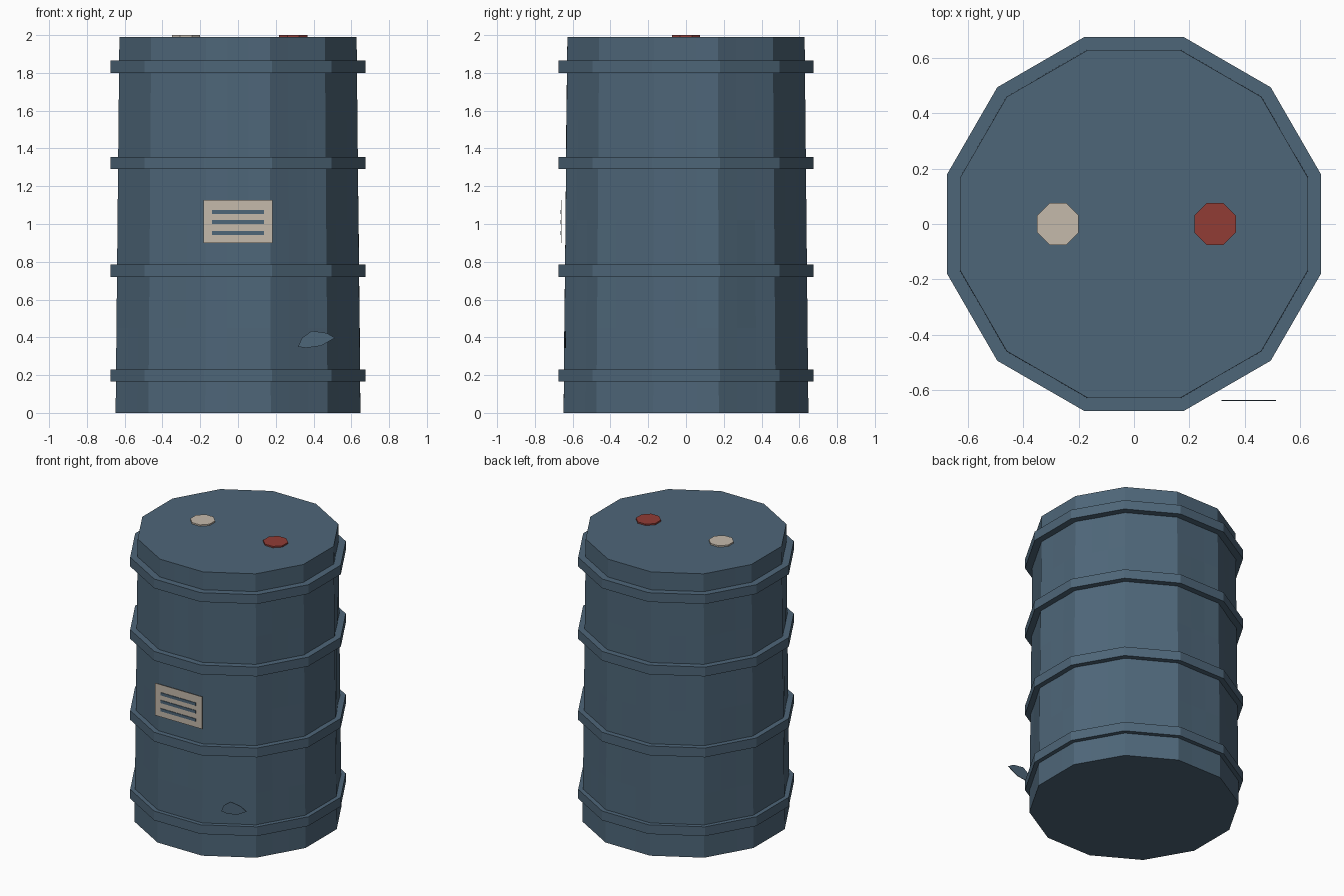
import bpy, bmesh, math, random

if "Cube" in bpy.data.objects:
    bpy.data.objects.remove(bpy.data.objects["Cube"])

random.seed(4)
SIDES = 12
TOP = 1.99                                    # height of the lid
K = 1 / math.cos(math.pi / SIDES)             # flat-to-flat radius -> corner radius


def material(name, color):
    m = bpy.data.materials.new(name)
    m.diffuse_color = (*color, 1)
    m.use_nodes = True
    m.node_tree.nodes["Principled BSDF"].inputs["Base Color"].default_value = m.diffuse_color
    return m


BLUE = material("steel_blue", (0.076, 0.133, 0.190))
BEIGE = material("warm_beige", (0.56, 0.49, 0.41))
RED = material("dull_red", (0.283, 0.045, 0.036))


def finish(bm, name, mat):
    bmesh.ops.recalc_face_normals(bm, faces=bm.faces)
    me = bpy.data.meshes.new(name)
    bm.to_mesh(me)
    bm.free()
    me.materials.append(mat)
    ob = bpy.data.objects.new(name, me)
    bpy.context.collection.objects.link(ob)
    return ob


def corner(i, apothem):
    a = math.radians(15 + 30 * i)             # flat sides face the axes
    return apothem * K * math.cos(a), apothem * K * math.sin(a)


# Barrel body: tapering 12-gon, facets slightly battered between the corners
def body():
    bm = bmesh.new()
    rows, cols, rings = (0, 0.45, 1.02, 1.55, TOP), 3, []
    for z in rows:
        ap = 0.648 - 0.020 * z / TOP
        ring = []
        for i in range(SIDES):
            (x0, y0), (x1, y1) = corner(i, ap), corner(i + 1, ap)
            for c in range(cols):
                t = c / cols
                s = 1.0
                if c and 0 < z < TOP:
                    s += random.uniform(-0.006, 0.003)
                ring.append(bm.verts.new(((x0 + (x1 - x0) * t) * s,
                                          (y0 + (y1 - y0) * t) * s, z)))
        rings.append(ring)
    n = SIDES * cols
    for a, b in zip(rings, rings[1:]):
        for i in range(n):
            j = (i + 1) % n
            bm.faces.new((a[i], a[j], b[j], b[i]))
    bm.faces.new(rings[0])
    bm.faces.new(rings[-1])
    finish(bm, "barrel_body", BLUE)


# Raised hoop with a square section
def hoop(name, z0, z1):
    bm = bmesh.new()
    section = ((0.60, z0), (0.675, z0), (0.675, z1), (0.60, z1))
    rings = [[bm.verts.new((*corner(i, r), z)) for r, z in section] for i in range(SIDES)]
    for i in range(SIDES):
        a, b = rings[i], rings[(i + 1) % SIDES]
        for k in range(4):
            m = (k + 1) % 4
            bm.faces.new((a[k], b[k], b[m], a[m]))
    finish(bm, name, BLUE)


# Octagonal bung cap on the lid
def cap(name, x, mat):
    bm = bmesh.new()
    r = 0.075 / math.cos(math.pi / 8)
    loop = [bm.verts.new((x + r * math.cos(math.radians(22.5 + 45 * i)),
                          r * math.sin(math.radians(22.5 + 45 * i)), TOP - 0.01))
            for i in range(8)]
    extrude(bm, bm.faces.new(loop), (0, 0, 0.02))
    finish(bm, name, mat)


def extrude(bm, face, vec):
    geo = bmesh.ops.extrude_face_region(bm, geom=[face])["geom"]
    bmesh.ops.translate(bm, vec=vec, verts=[v for v in geo if isinstance(v, bmesh.types.BMVert)])


# Thin upright plate facing the front, from an x-z outline
def plate(name, outline, y, mat, thick=0.004):
    bm = bmesh.new()
    face = bm.faces.new([bm.verts.new((x, y, z)) for x, z in outline])
    extrude(bm, face, (0, thick, 0))
    finish(bm, name, mat)


def rect(x, z0, z1):
    return ((-x, z0), (x, z0), (x, z1), (-x, z1))


body()
for i, z in enumerate((0.165, 0.72, 1.29, 1.80)):
    hoop(f"hoop_{i + 1}", z, z + 0.065)
cap("small_cap", -0.275, BEIGE)
cap("filler_cap", 0.293, RED)

# Label with three printed bars
plate("label", rect(0.183, 0.90, 1.127), -0.663, BEIGE)
for i, z in enumerate((0.952, 1.01, 1.064)):
    plate(f"label_bar_{i + 1}", rect(0.138, z - 0.01, z + 0.01), -0.668, BLUE)

# Loose flake standing off the lower front
plate("paint_flake", ((0.317, 0.35), (0.339, 0.397), (0.39, 0.434), (0.47, 0.423),
                      (0.513, 0.397), (0.44, 0.355), (0.36, 0.344)), -0.64, BLUE)
